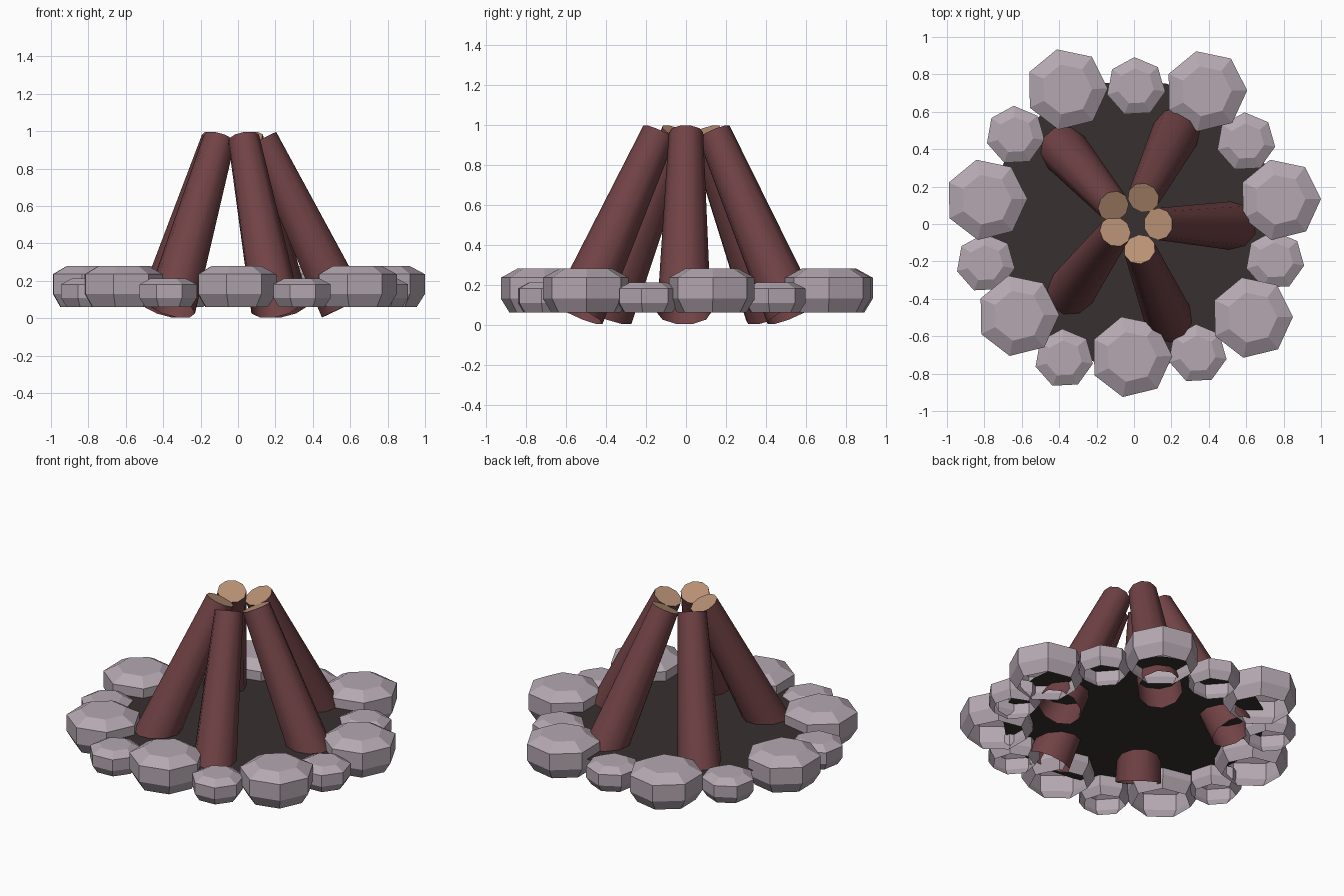
import bpy, bmesh, math
from mathutils import Vector

if "Cube" in bpy.data.objects:
    bpy.data.objects.remove(bpy.data.objects["Cube"])


def material(name, rgb):
    m = bpy.data.materials.new(name)
    m.diffuse_color = (*rgb, 1)
    m.use_nodes = True
    m.node_tree.nodes["Principled BSDF"].inputs["Base Color"].default_value = m.diffuse_color
    return m


STONE = material("stone_grey", (0.46, 0.39, 0.44))
BARK = material("bark_red_brown", (0.165, 0.055, 0.06))
CUT = material("cut_wood_tan", (0.48, 0.28, 0.175))
ASH = material("dark_ash", (0.04, 0.029, 0.029))


def make_object(name, bm, *mats):
    mesh = bpy.data.meshes.new(name)
    bm.to_mesh(mesh)
    bm.free()
    for m in mats:
        mesh.materials.append(m)
    ob = bpy.data.objects.new(name, mesh)
    bpy.context.collection.objects.link(ob)
    return ob


def loft(rings, sides, phase, place):
    """Skin (radius, height) rings, open at the bottom and capped on top."""
    bm = bmesh.new()
    loops = []
    for r, h in rings:
        loops.append([bm.verts.new(place(
            r * math.cos(phase + math.tau * i / sides),
            r * math.sin(phase + math.tau * i / sides), h)) for i in range(sides)])
    for a, b in zip(loops, loops[1:]):
        for i in range(sides):
            j = (i + 1) % sides
            bm.faces.new((a[i], a[j], b[j], b[i]))
    cap = bm.faces.new(loops[-1])
    cap.material_index = 0
    return bm, cap


# Ring of seven-sided stones, large and small alternating
PROFILE = [(0.80, 0.0), (1.0, 0.07), (1.0, 0.175), (0.62, 0.22)]
LARGE = [(-0.36, 0.72), (0.385, 0.71), (0.78, 0.13), (0.63, -0.50),
         (-0.015, -0.71), (-0.62, -0.49), (-0.79, 0.13)]
SMALL = [(0.01, 0.735), (0.60, 0.44), (0.755, -0.195), (0.34, -0.695),
         (-0.375, -0.72), (-0.795, -0.21), (-0.635, 0.475)]


def stones(label, centres, radius, scale, phase):
    rings = [(r * radius, 0.06 + h * scale) for r, h in PROFILE]
    for n, (cx, cy) in enumerate(centres):
        bm, _ = loft(rings, 7, math.radians(phase),
                     lambda x, y, z: (cx + x, cy + y, z))
        make_object(f"{label}_stone_{n + 1}", bm, STONE)


stones("large", LARGE, 0.22, 1.0, 1)
stones("small", SMALL, 0.157, 0.69, -10)

# Leaning tapered logs: top centre, bottom centre (x, y)
LOGS = [((0.13, 0.0), (0.565, -0.01)), ((0.05, 0.14), (0.245, 0.53)),
        ((-0.11, 0.095), (-0.40, 0.425)), ((-0.10, -0.04), (-0.36, -0.39)),
        ((0.03, -0.135), (0.20, -0.54))]
for n, (top, bottom) in enumerate(LOGS):
    foot = Vector((*bottom, 0.06))
    axis = Vector((*top, 0.96)) - foot
    turn = axis.to_track_quat('Z', 'Y')
    bm, cap = loft([(0.135, 0), (0.086, axis.length)], 10, 0,
                   lambda x, y, z: foot + turn @ Vector((x, y, z)))
    for f in bm.faces:
        f.smooth = f is not cap
    cap.material_index = 1
    for e in cap.edges:
        e.smooth = False
    make_object(f"log_{n + 1}", bm, BARK, CUT)

# Flat bed of ash inside the stones
bm = bmesh.new()
bmesh.ops.create_circle(bm, cap_ends=True, segments=28, radius=0.77)
bmesh.ops.translate(bm, verts=bm.verts, vec=(0, 0, 0.175))
make_object("ash_bed", bm, ASH)
